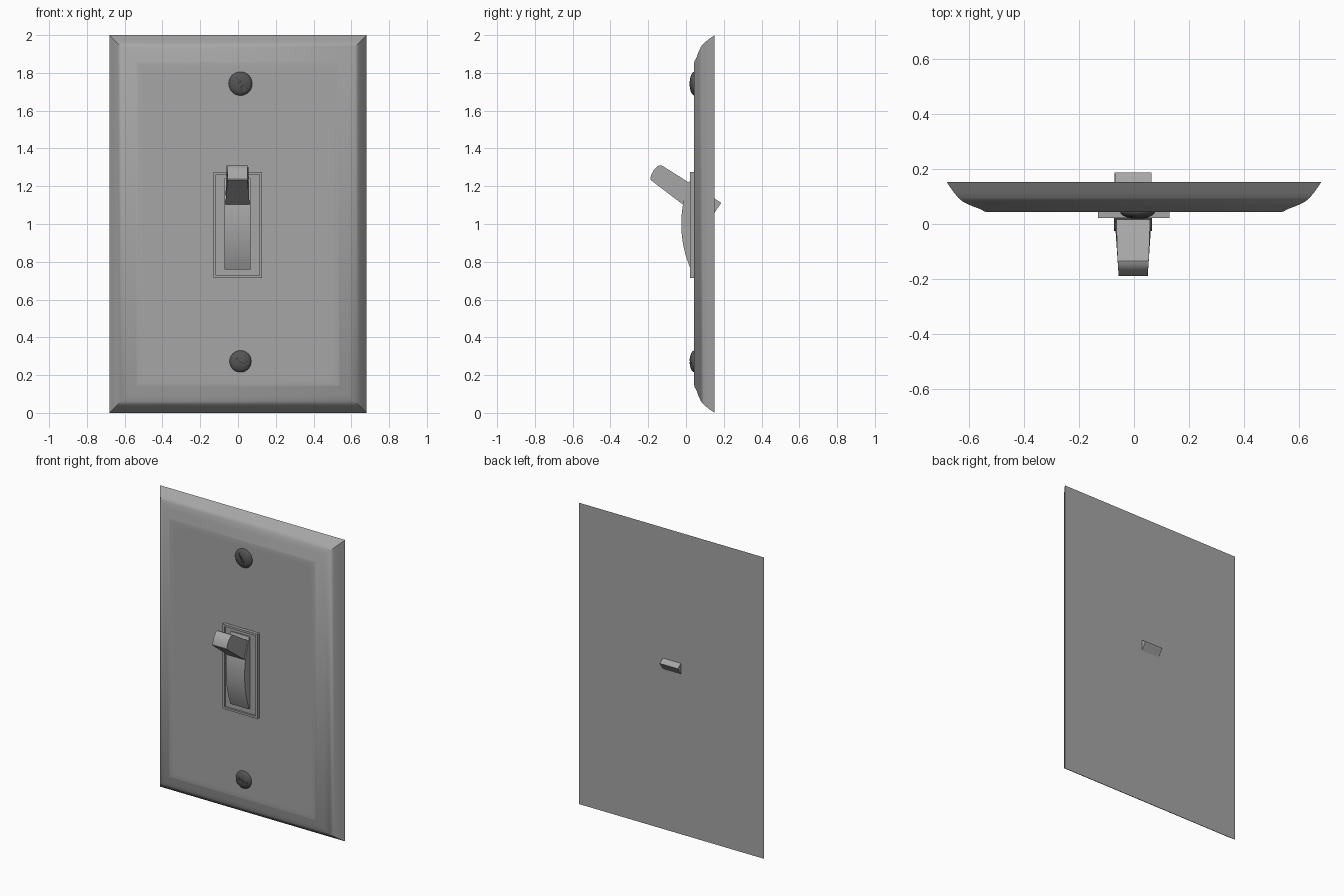
import bpy, bmesh, math
from mathutils import Matrix

if "Cube" in bpy.data.objects:
    bpy.data.objects.remove(bpy.data.objects["Cube"])


def grey(name, v):
    mat = bpy.data.materials.new(name)
    mat.diffuse_color = (v, v, v, 1)
    mat.use_nodes = True
    mat.node_tree.nodes["Principled BSDF"].inputs["Base Color"].default_value = mat.diffuse_color
    return mat


plastic = grey("mid_grey", 0.38)
metal = grey("dark_grey", 0.09)


def finish(name, bm, mat, angle=30):
    bmesh.ops.recalc_face_normals(bm, faces=bm.faces)
    me = bpy.data.meshes.new(name)
    bm.to_mesh(me)
    bm.free()
    me.materials.append(mat)
    ob = bpy.data.objects.new(name, me)
    bpy.context.collection.objects.link(ob)
    bpy.ops.object.select_all(action='DESELECT')
    ob.select_set(True)
    bpy.context.view_layer.objects.active = ob
    bpy.ops.object.shade_smooth_by_angle(angle=math.radians(angle))
    return ob


def rect_loft(name, cx, cz, hx, hz, profile, angle=30):
    """Stack rectangles from (inset, y) points and cap both ends."""
    bm = bmesh.new()
    rings = [[bm.verts.new((cx + sx * (hx - i), y, cz + sz * (hz - i)))
              for sx, sz in ((-1, -1), (1, -1), (1, 1), (-1, 1))] for i, y in profile]
    for a, b in zip(rings, rings[1:]):
        for k in range(4):
            n = (k + 1) % 4
            bm.faces.new((a[k], a[n], b[n], b[k]))
    bm.faces.new(rings[0])
    bm.faces.new(rings[-1])
    return finish(name, bm, plastic, angle)


def side_prism(name, points, half_width, cx=-0.003):
    """Extrude a (y, z) outline sideways; half_width depends on y."""
    bm = bmesh.new()
    left, right = [[bm.verts.new((cx + s * half_width(y), y, z)) for y, z in points]
                   for s in (-1, 1)]
    bm.faces.new(left)
    bm.faces.new(right)
    for k in range(len(points)):
        n = (k + 1) % len(points)
        bm.faces.new((left[k], left[n], right[n], right[k]))
    return finish(name, bm, plastic)


# Wall plate with rounded border, mitred at the outer corners
rect_loft("wall_plate", 0, 1, 0.68, 1.0,
          [(0, 0.152), (0.025, 0.116), (0.042, 0.095), (0.06, 0.080),
           (0.09, 0.066), (0.12, 0.055), (0.138, 0.045), (0.15, 0.043),
           (0.18, 0.043)], angle=45)

# Raised frame around the switch, with a shallow recess
rect_loft("switch_frame", -0.001, 0.995, 0.129, 0.281,
          [(0, 0.06), (0, 0.022), (0.014, 0.022), (0.014, 0.034)])

# Curved rocker under the lever
half, bulge, mid = 0.24, 0.05, 1.0
radius = (half ** 2 + bulge ** 2) / (2 * bulge)
sweep = math.asin(half / radius)
arc = [(-0.025 + radius * (1 - math.cos(t)), mid + radius * math.sin(t))
       for t in (sweep * (2 * i / 14 - 1) for i in range(15))]
side_prism("rocker", [(0.06, mid - half)] + arc + [(0.06, mid + half)], lambda y: 0.069)

# Tapered lever with a rounded tip, poking through the back
lever = [(0.187, 1.112), (-0.122, 1.306), (-0.135, 1.311), (-0.150, 1.307),
         (-0.168, 1.290), (-0.182, 1.265), (-0.189, 1.243), (-0.186, 1.232),
         (-0.015, 1.102), (0.118, 1.012)]
side_prism("lever", lever, lambda y: 0.067 - 0.014 * min(1, max(0, (0.02 - y) / 0.2)))

# Domed screws with slots
for name, z, r, turn in (("top_screw", 1.743, 0.063, 60), ("bottom_screw", 0.273, 0.058, 15)):
    bm = bmesh.new()
    bmesh.ops.create_uvsphere(bm, u_segments=32, v_segments=16, radius=1)
    bmesh.ops.transform(bm, verts=bm.verts, matrix=Matrix.Translation((0.013, 0.045, z))
                        @ Matrix.Diagonal((r, 0.026, r, 1)))
    screw = finish(name, bm, metal)
    bm = bmesh.new()
    bmesh.ops.create_cube(bm, size=1, matrix=Matrix.Translation((0.013, 0.016, z))
                          @ Matrix.Rotation(math.radians(turn), 4, 'Y')
                          @ Matrix.Diagonal((0.2, 0.022, 0.012, 1)))
    cutter = finish(name + "_slot_cutter", bm, metal)
    cutter.hide_render = True
    cutter.hide_set(True)
    mod = screw.modifiers.new("slot", 'BOOLEAN')
    mod.operation = 'DIFFERENCE'
    mod.solver = 'EXACT'
    mod.object = cutter
